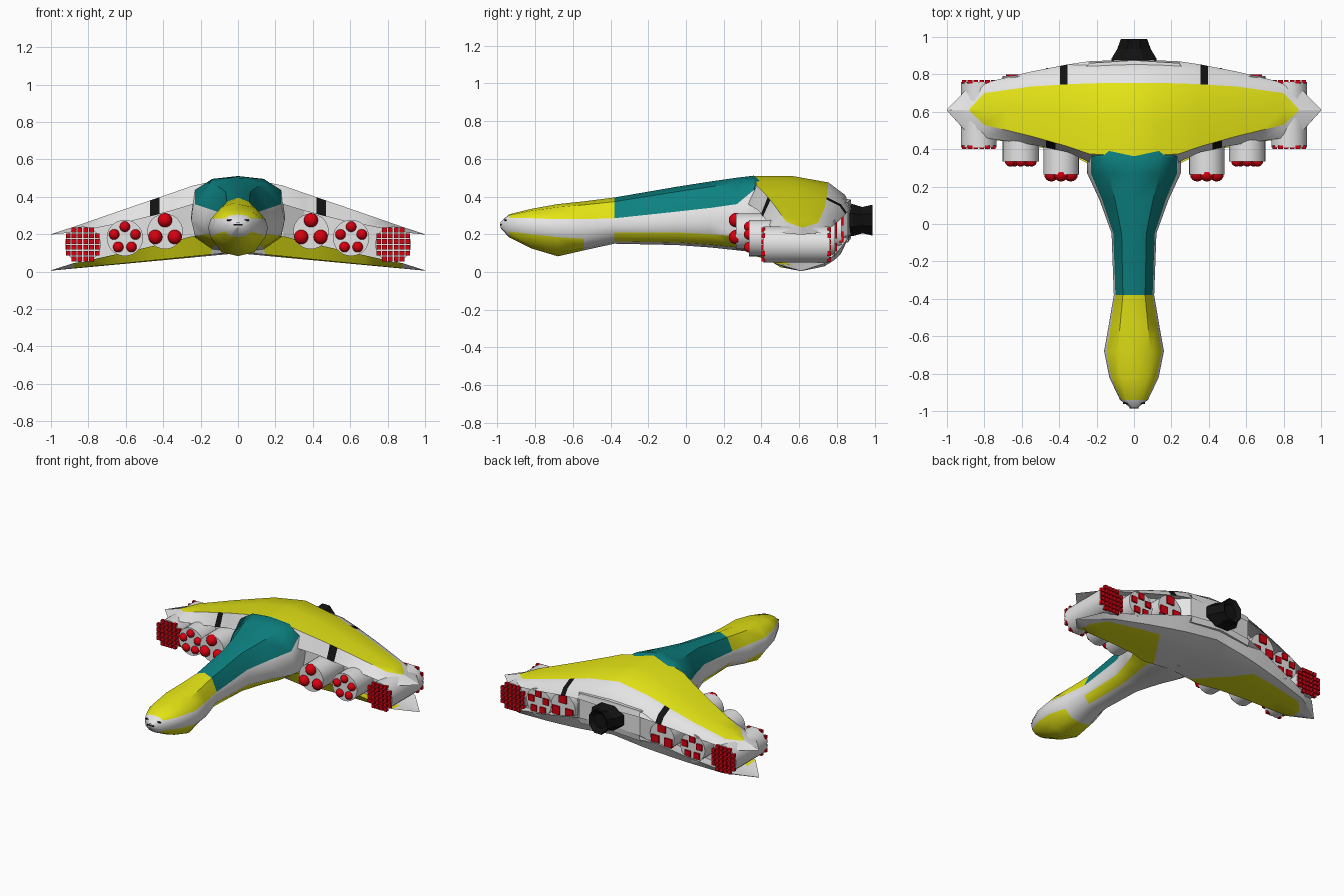
import bpy, bmesh, math
from mathutils import Matrix, Vector

if "Cube" in bpy.data.objects:
    bpy.data.objects.remove(bpy.data.objects["Cube"])

WHITE, YELLOW, TEAL, RED, BLACK = range(5)
MATS = []
for nm, c in (("hull white", (.78, .78, .78)), ("panel yellow", (.78, .78, .008)),
              ("neck teal", (.004, .22, .22)), ("warhead red", (.7, .0, .005)),
              ("engine black", (.006, .006, .006))):
    m = bpy.data.materials.new(nm)
    m.diffuse_color = (*c, 1)
    m.use_nodes = True
    m.node_tree.nodes["Principled BSDF"].inputs["Base Color"].default_value = m.diffuse_color
    MATS.append(m)


def finish(name, bm, angle=30):
    bmesh.ops.remove_doubles(bm, verts=bm.verts, dist=0.0005)
    bmesh.ops.recalc_face_normals(bm, faces=bm.faces)
    me = bpy.data.meshes.new(name)
    bm.to_mesh(me)
    bm.free()
    for m in MATS:
        me.materials.append(m)
    for p in me.polygons:
        p.use_smooth = True
    me.set_sharp_from_angle(angle=math.radians(angle))
    ob = bpy.data.objects.new(name, me)
    bpy.context.collection.objects.link(ob)
    return ob


def loft(rings, rule):
    """Skin closed rings; rule(centre, column) gives the colour."""
    bm = bmesh.new()
    vs = [[bm.verts.new(p) for p in r] for r in rings]
    n = len(rings[0])
    for a, b in zip(vs, vs[1:]):
        for j in range(n):
            k = (j + 1) % n
            f = bm.faces.new((a[j], a[k], b[k], b[j]))
            f.material_index = rule(f.calc_center_median(), j)
    for end in (vs[0], vs[-1]):
        f = bm.faces.new(end)
        f.material_index = rule(f.calc_center_median(), -1)
    return bm


# wing stations: x, lead y, lead z, panel front y, top z, panel rear y, trail y, trail z,
# lower lead z, lower trail z, web front y, web rear y
TABLE = [
    (0, .33, .36, .36, .51, .755, .88, .33, .20, .22, .40, .875),
    (.24, .33, .36, .375, .46, .752, .87, .33, .19, .20, .42, .86),
    (.355, .385, .325, .415, .42, .747, .853, .315, .16, .17, .50, .72),
    (.55, .425, .275, .47, .353, .735, .815, .275, .115, .12, .50, .70),
    (.80, .46, .225, .53, .267, .70, .755, .225, .06, .06, .53, .68),
    (.88, .475, .21, .605, .239, .615, .735, .21, .045, .045, .57, .65),
    (1.0, .606, .198, .609, .200, .611, .614, .198, .007, .007, .609, .611)]


def station(x):
    for a, b in zip(TABLE, TABLE[1:]):
        if x <= b[0]:
            t = (x - a[0]) / (b[0] - a[0])
            return [p + (q - p) * t for p, q in zip(a, b)]


HALF = [.12, .24, .355, .395, .42, .47, .55, .68, .80, .88, 1.0]
SPAN = [-x for x in reversed(HALF)] + [0] + HALF


def upper_ring(x):
    _, yl, zl, yf, zt, yr, yt, ztr, _, _, wf, wr = station(abs(x))
    zr = zt - .035 * (1 - abs(x))
    up = .3 * (zt - zl)
    pts = [(yl, zl), (yf, zt), ((yf + yr) / 2, zt), (yr, zr),
           (yr * .3 + yt * .7, zr * .55 + ztr * .45), (yt, ztr), (wr, ztr + up), (wf, zl + up)]
    return [(x, y, z) for y, z in pts]


def upper_rule(c, j):
    ax = abs(c.x)
    if j in (1, 2) and ax < .88:
        return YELLOW
    if (j in (3, 4) and .355 < ax < .395) or (j in (0, 7) and .42 < ax < .47):
        return BLACK
    return WHITE


def lower_ring(x):
    _, yl, _, yf, _, yr, yt, _, zl, ztr, wf, wr = station(abs(x))
    zb = .098 - .093 * abs(x)
    k = 1 - abs(x)
    pts = [(yl - .012 * k, zl), ((yl + yf) / 2 + .03 * k, zb + .008 * k), (.61, zb),
           (yr - .03 * k, zb + .008 * k), (yr * .4 + yt * .6, zb + .03 * k), (yt, ztr),
           (wr, ztr - .3 * (ztr - zb)), (wf, zl - .3 * (zl - zb))]
    return [(x, y, z) for y, z in pts]


def web_ring(x):
    u, l = upper_ring(x), lower_ring(x)
    return [(x, u[7][1], u[7][2] + .01), (x, u[6][1], u[6][2] + .01),
            (x, l[6][1], l[6][2] - .005), (x, l[7][1], l[7][2] - .005)]


finish("upper_wing", loft([upper_ring(x) for x in SPAN], upper_rule))
finish("wing_web", loft([web_ring(x) for x in SPAN if abs(x) < .85], lambda c, j: WHITE))

# lower wing: yellow panels split by a white keel that widens to the rear
bm = loft([lower_ring(x) for x in SPAN],
          lambda c, j: YELLOW if j in (0, 1, 2, 7) and abs(c.x) < .88 else WHITE)
for s in (1, -1):
    fs = [f for f in bm.faces if f.material_index == YELLOW and f.calc_center_median().x * s > -.01]
    geom = list({v for f in fs for v in f.verts}) + list({e for f in fs for e in f.edges}) + fs
    bmesh.ops.bisect_plane(bm, geom=geom, plane_co=(.11 * s, .32, 0), plane_no=(s, -.7, 0))
for f in bm.faces:
    c = f.calc_center_median()
    if abs(c.x) < .11 + .7 * (c.y - .32):
        f.material_index = WHITE
finish("lower_wing", bm)

# head and neck: y, half width, bottom, lower seam, upper seam, top
NECK = [(-.985, .015, .235, .243, .256, .264), (-.94, .075, .185, .215, .285, .305),
        (-.82, .132, .125, .20, .285, .335), (-.68, .16, .083, .185, .28, .36),
        (-.54, .135, .115, .175, .28, .375), (-.38, .108, .15, .21, .285, .395),
        (-.05, .12, .143, .21, .32, .452), (.13, .185, .13, .20, .34, .48),
        (.27, .25, .115, .19, .36, .50), (.36, .25, .105, .18, .435, .511),
        (.45, .23, .10, .17, .40, .47)]


def neck_ring(y, w, zb, zl, zh, zt):
    h = [(0, zt), (.55 * w, zt - .2 * (zt - zh)), (.92 * w, zh), (w, (zh + zl) / 2),
         (.92 * w, zl), (.55 * w, zb + .2 * (zl - zb)), (0, zb)]
    return [(x, y, z) for x, z in h] + [(-x, y, z) for x, z in h[-2:0:-1]]


def neck_rule(c, j):
    if j in (0, 1, 10, 11):
        return WHITE if c.y < -.94 else YELLOW if c.y < -.38 else TEAL
    if j in (4, 5, 6, 7):
        if -.94 < c.y < -.54 or (c.y > -.38 and j in (4, 7)):
            return YELLOW
    return WHITE


finish("head_and_neck", loft([neck_ring(*r) for r in NECK], neck_rule), 40)


def box(bm, centre, size, mat):
    r = bmesh.ops.create_cube(bm, size=1, matrix=Matrix.Translation(centre) @ Matrix.Diagonal((*size, 1)))
    for f in {f for v in r["verts"] for f in v.link_faces}:
        f.material_index = mat


# nose slits
bm = bmesh.new()
for x, y, z, w in ((-.045, -.957, .275, .03), (.045, -.957, .275, .03), (0, -.983, .25, .05)):
    box(bm, (x, y, z), (w, .009, .007), BLACK)
finish("nose_slits", bm)

# main engine
ENG = [(.85, .12, .082), (.885, .12, .085), (.935, .09, .07), (.99, .07, .082), (.965, .045, .05)]
finish("main_engine", loft([[(a * math.copysign(min(1, abs(math.cos(t)) * 1.08), math.cos(t)), y,
                              .275 + b * math.sin(t) * 1.08)
                             for t in [math.pi / 8 + i * math.pi / 4 for i in range(8)]]
                            for y, a, b in ENG], lambda c, j: BLACK), 20)


# missile pods: x, z, radius, front y, rear y, warhead count (0 = square grid)
def pod(name, x, z, r, y0, y1, count, ball):
    bm = bmesh.new()
    bmesh.ops.create_cone(bm, cap_ends=True, segments=28, radius1=r, radius2=r, depth=y1 - y0,
                          matrix=Matrix.Translation((x, (y0 + y1) / 2, z)) @ Matrix.Rotation(math.pi / 2, 4, 'X'))
    if count == 0:
        for i in range(6):
            for k in range(6):
                dx, dz = (i - 2.5) * .031, (k - 2.5) * .031
                if math.hypot(dx, dz) < .095:
                    for y in (y0, y1):
                        box(bm, (x + dx, y, z + dz), (.025, .02, .025), RED)
    for i in range(count):
        t = math.pi / 2 + i * math.tau / count
        px, pz = x + .06 * math.cos(t), z + .06 * math.sin(t)
        s = bmesh.ops.create_uvsphere(bm, u_segments=16, v_segments=10, radius=ball,
                                      matrix=Matrix.Translation((px, y0, pz)))
        for f in {f for v in s["verts"] for f in v.link_faces}:
            f.material_index = RED
        box(bm, (px, y1, pz), (ball * 1.55, .02, ball * 1.55), RED)
    finish(name, bm)


for side, s in (("right", 1), ("left", -1)):
    pod("outer_pod_" + side, s * .83, .145, .096, .41, .76, 0, 0)
    pod("middle_pod_" + side, s * .605, .18, .097, .335, .79, 5, .028)
    pod("inner_pod_" + side, s * .39, .215, .095, .265, .825, 3, .038)
